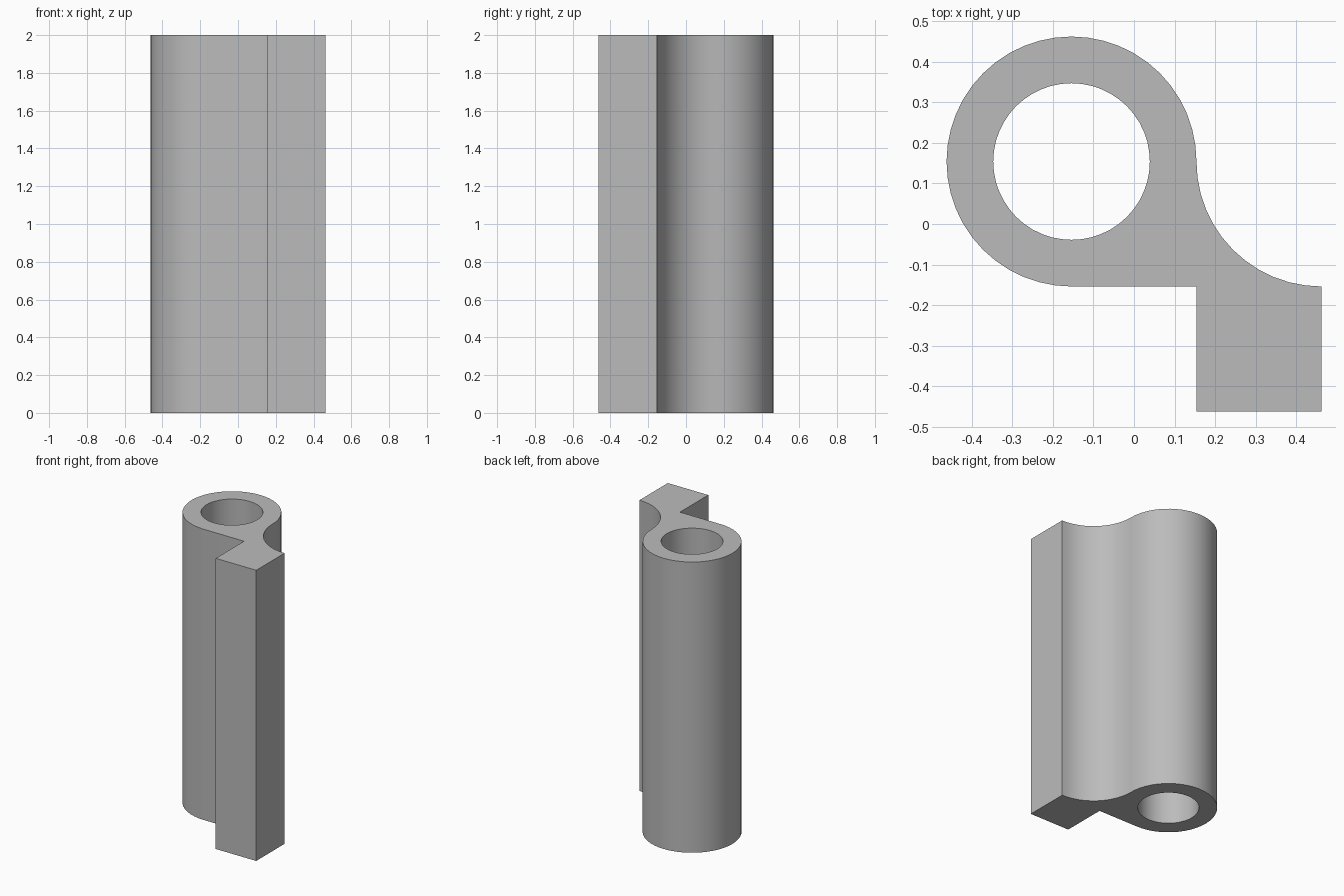
import bpy, bmesh, math
from mathutils import Vector

cube = bpy.data.objects.get("Cube")
if cube:
    bpy.data.objects.remove(cube, do_unlink=True)

U = 0.154          # half of the barrel radius
R = 2 * U          # barrel radius, also block side and fillet radius
HOLE = 0.193
HEIGHT = 2.0
SEG = 48


def arc(cx, cy, r, start, end):
    """Points along an arc, angles in degrees."""
    n = max(1, round(abs(end - start) / 360 * SEG))
    angles = [math.radians(start + (end - start) * i / n) for i in range(n + 1)]
    return [(cx + r * math.cos(a), cy + r * math.sin(a)) for a in angles]


# Outline: barrel, flat web, square block, concave fillet back to the barrel
outline = arc(-U, U, R, 0, 270)
outline += [(U, -U), (U, -3 * U), (3 * U, -3 * U)]
outline += arc(3 * U, U, R, 270, 180)[:-1]
bore = arc(-U, U, HOLE, 0, 360)[:-1]

# Fill the profile around the bore and extrude it upward
bm = bmesh.new()
edges = []
for loop in (outline, bore):
    verts = [bm.verts.new((x, y, 0)) for x, y in loop]
    edges += [bm.edges.new((v, verts[i - 1])) for i, v in enumerate(verts)]
bmesh.ops.triangle_fill(bm, use_beauty=True, edges=edges, normal=Vector((0, 0, 1)))
result = bmesh.ops.extrude_face_region(bm, geom=bm.faces[:], use_keep_orig=True)
top = [g for g in result["geom"] if isinstance(g, bmesh.types.BMVert)]
bmesh.ops.translate(bm, vec=(0, 0, HEIGHT), verts=top)
bmesh.ops.recalc_face_normals(bm, faces=bm.faces[:])

mesh = bpy.data.meshes.new("hinge_knuckle")
bm.to_mesh(mesh)
bm.free()
knuckle = bpy.data.objects.new("hinge_knuckle", mesh)
bpy.context.collection.objects.link(knuckle)

# Plain grey finish
grey = bpy.data.materials.new("grey")
grey.use_nodes = True
colour = (0.5, 0.5, 0.5, 1)
grey.diffuse_color = colour
grey.node_tree.nodes["Principled BSDF"].inputs["Base Color"].default_value = colour
mesh.materials.append(grey)

# Smooth curved walls, sharp corners
bpy.ops.object.select_all(action="DESELECT")
knuckle.select_set(True)
bpy.context.view_layer.objects.active = knuckle
bpy.ops.object.shade_smooth_by_angle(angle=math.radians(30))
